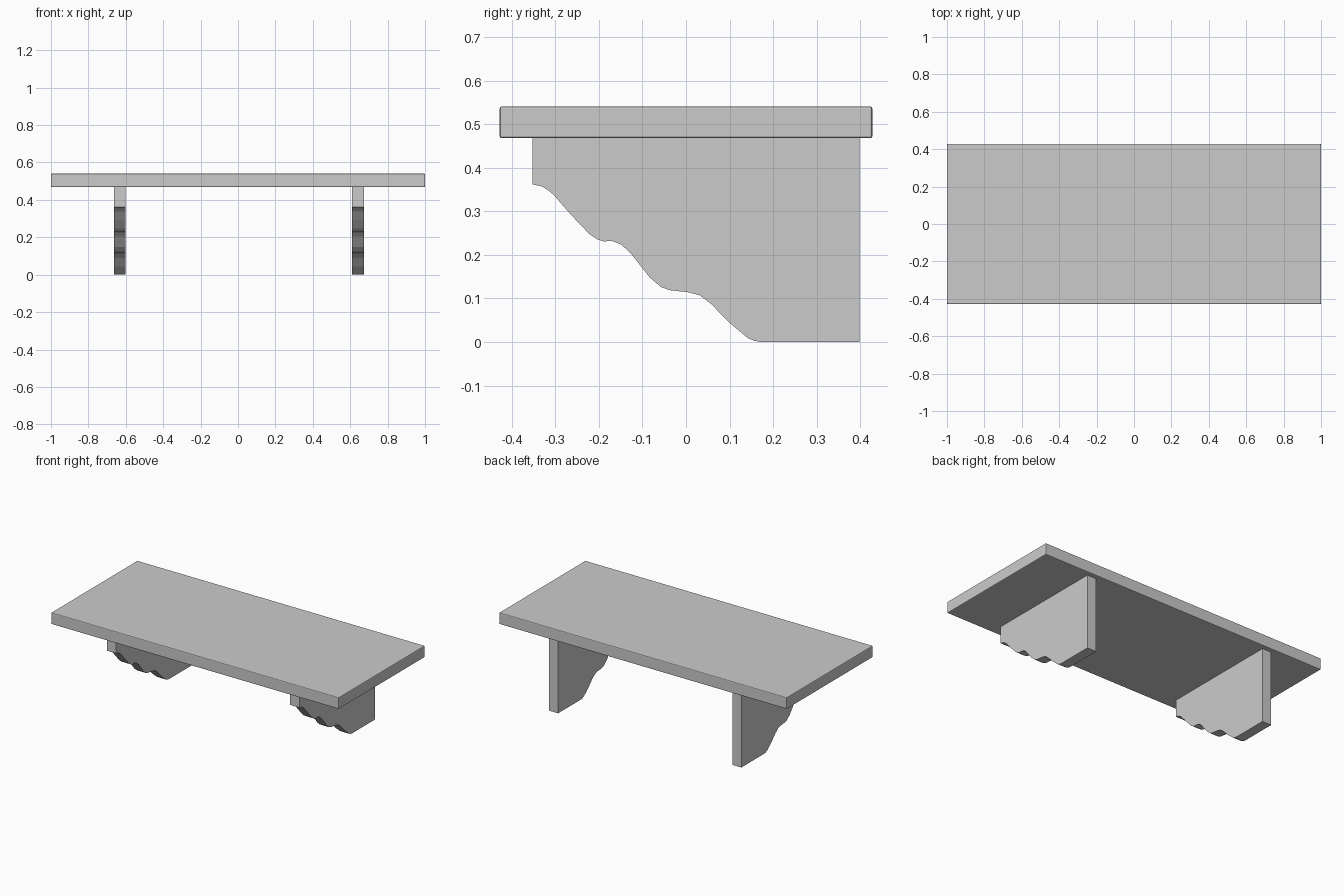
import bpy, bmesh

if "Cube" in bpy.data.objects:
    bpy.data.objects.remove(bpy.data.objects["Cube"])

# Side outline of a bracket as (y, z): square back and top, scalloped front edge
PROFILE = [
    (0.398, 0.0), (0.398, 0.469), (-0.353, 0.469), (-0.353, 0.362),
    (-0.330, 0.357), (-0.316, 0.348), (-0.303, 0.337), (-0.264, 0.292),
    (-0.222, 0.248), (-0.204, 0.236), (-0.190, 0.231), (-0.170, 0.232),
    (-0.149, 0.224), (-0.128, 0.205), (-0.083, 0.148), (-0.057, 0.126),
    (-0.037, 0.119), (0.007, 0.114), (0.032, 0.107), (0.057, 0.088),
    (0.099, 0.045), (0.142, 0.009), (0.156, 0.003), (0.172, 0.0),
]


def link(name, bm):
    bmesh.ops.recalc_face_normals(bm, faces=bm.faces)
    mesh = bpy.data.meshes.new(name)
    bm.to_mesh(mesh)
    bm.free()
    obj = bpy.data.objects.new(name, mesh)
    bpy.context.collection.objects.link(obj)
    return obj


def make_bracket(name, x_centre, width=0.063):
    bm = bmesh.new()
    face = bm.faces.new([bm.verts.new((x_centre - width / 2, y, z)) for y, z in PROFILE])
    new = bmesh.ops.extrude_face_region(bm, geom=[face], use_keep_orig=True)["geom"]
    verts = [v for v in new if isinstance(v, bmesh.types.BMVert)]
    bmesh.ops.translate(bm, verts=verts, vec=(width, 0, 0))
    return link(name, bm)


# Shelf board with slightly eased edges
bm = bmesh.new()
bmesh.ops.create_cube(bm, size=1)
bmesh.ops.scale(bm, vec=(2.0, 0.856, 0.073), verts=bm.verts)
bmesh.ops.translate(bm, vec=(0, 0, 0.5045), verts=bm.verts)
board = link("shelf_board", bm)
bevel = board.modifiers.new("eased_edges", "BEVEL")
bevel.width = 0.005
bevel.segments = 2

# Two supporting brackets
make_bracket("left_bracket", -0.632)
make_bracket("right_bracket", 0.642)
